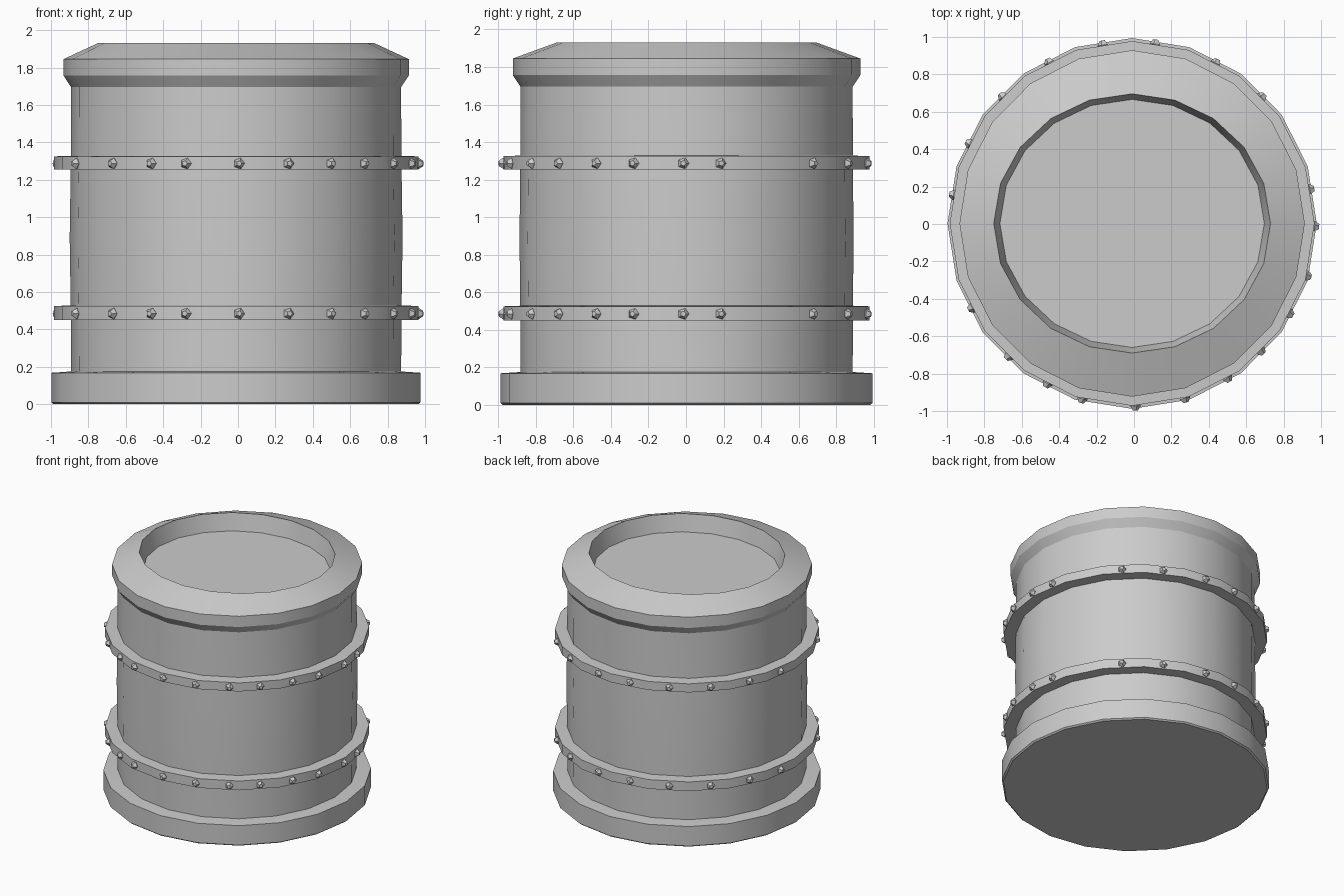
import bpy, bmesh
from math import cos, sin, pi, radians
from mathutils import Matrix, Vector

if "Cube" in bpy.data.objects:
    bpy.data.objects.remove(bpy.data.objects["Cube"])

SIDES = 20
CENTRE = Vector((-0.01, 0.003, 0))


def finish(bm, name, smooth=True):
    bmesh.ops.recalc_face_normals(bm, faces=bm.faces)
    mesh = bpy.data.meshes.new(name)
    bm.to_mesh(mesh)
    bm.free()
    obj = bpy.data.objects.new(name, mesh)
    bpy.context.collection.objects.link(obj)
    obj.location = CENTRE
    if smooth:
        bpy.ops.object.select_all(action='DESELECT')
        obj.select_set(True)
        bpy.context.view_layer.objects.active = obj
        bpy.ops.object.shade_smooth_by_angle(angle=radians(30))
    return obj


def lathe(bm, profile, sides=SIDES, closed=False, matrix=Matrix()):
    """Spin (rx, ry, z) points; open profiles get flat end caps."""
    rings = []
    for rx, ry, z in profile:
        rings.append([bm.verts.new(matrix @ Vector((rx * cos(2 * pi * i / sides),
                                                    ry * sin(2 * pi * i / sides), z)))
                      for i in range(sides)])
    pairs = list(zip(rings, rings[1:]))
    if closed:
        pairs.append((rings[-1], rings[0]))
    for a, b in pairs:
        for i in range(sides):
            j = (i + 1) % sides
            bm.faces.new((a[i], a[j], b[j], b[i]))
    if not closed:
        bm.faces.new(rings[0])
        bm.faces.new(rings[-1])


# Barrel body with flared rim and recessed, slightly oval top
bm = bmesh.new()
lathe(bm, [(0.882, 0.885, 0.10), (0.884, 0.886, 0.49), (0.89, 0.89, 0.89),
           (0.884, 0.886, 1.29), (0.882, 0.885, 1.695), (0.923, 0.926, 1.757),
           (0.923, 0.926, 1.845), (0.74, 0.693, 1.93), (0.707, 0.663, 1.795)])
finish(bm, "barrel_body")

# Foot plate
bm = bmesh.new()
lathe(bm, [(0.975, 0.98, 0), (0.987, 0.991, 0.01), (0.987, 0.991, 0.168), (0.87, 0.87, 0.176)])
finish(bm, "foot_plate")

# Rivet directions around each band, in degrees (uneven, with gaps)
RIVETS = [82.6, 62.4, 44.2, 10.8, -1, -16.8, -29.9, -44.8, -58.4, -73.3, -89.1,
          -106, -118, -133, -152.3, 170.8, 153.7, 135.5, 117.2, 99.2]
BAND_R = 0.975

for label, z0, z1 in (("lower", 0.450, 0.525), ("upper", 1.255, 1.325)):
    # Hoop band
    bm = bmesh.new()
    lathe(bm, [(0.86, 0.86, z0), (BAND_R, BAND_R, z0), (BAND_R, BAND_R, z1), (0.86, 0.86, z1 + 0.004)],
          closed=True)
    finish(bm, label + "_band")

    # Five-sided domed rivets sitting on the band's flats
    bm = bmesh.new()
    for deg in RIVETS:
        off = (deg % 18) - 9
        r = BAND_R * cos(radians(9)) / cos(radians(off))
        a = radians(deg)
        out = Vector((cos(a), sin(a), 0))
        pos = out * r + Vector((0, 0, (z0 + z1) / 2 - 0.003))
        m = Matrix.Translation(pos) @ out.to_track_quat('Z', 'Y').to_matrix().to_4x4()
        lathe(bm, [(0.024, 0.024, -0.02), (0.031, 0.031, 0.004), (0.015, 0.015, 0.028)],
              sides=5, matrix=m)
    finish(bm, label + "_rivets", smooth=False)
